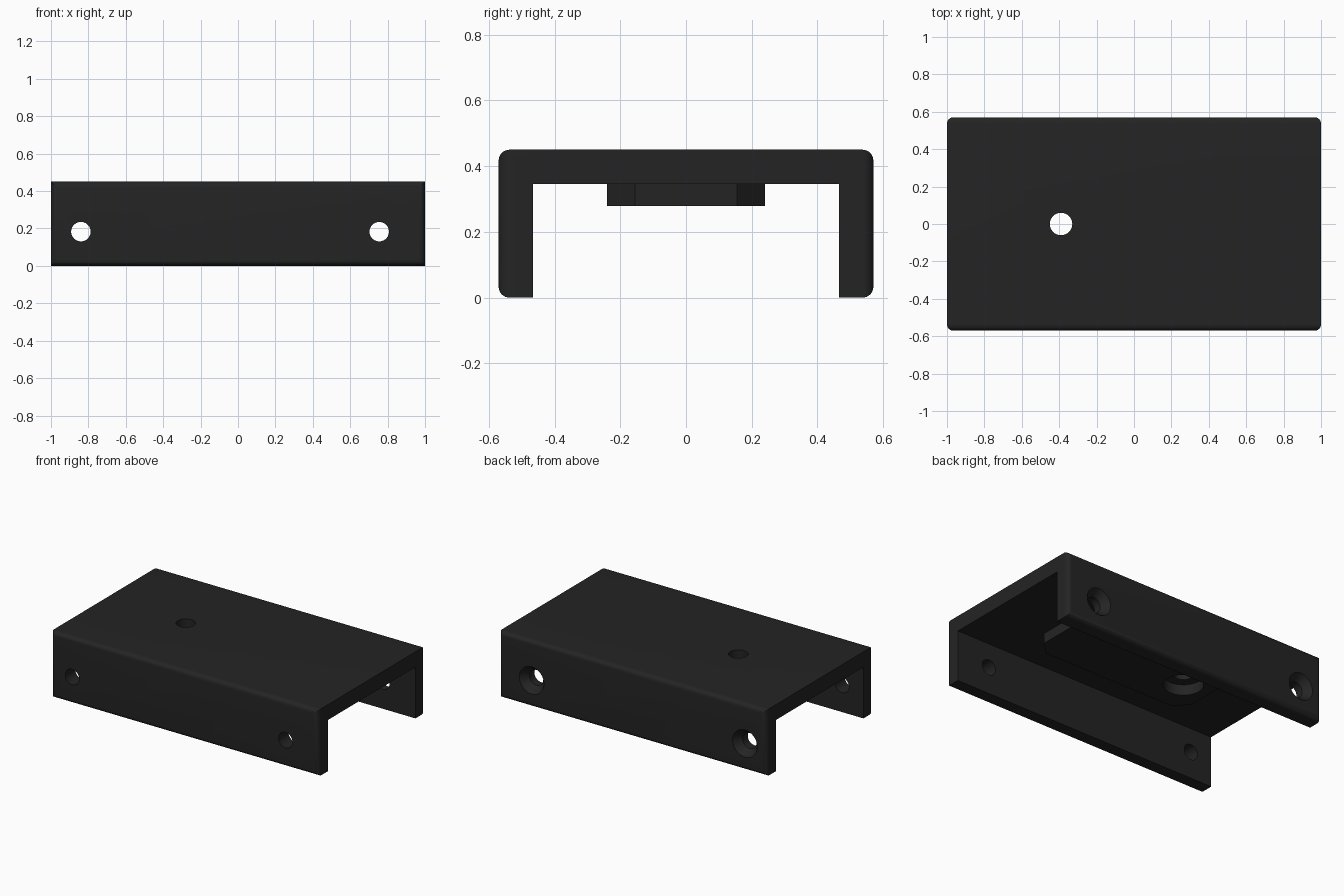
import bpy, bmesh, math
from mathutils import Matrix, Vector

if "Cube" in bpy.data.objects:
    bpy.data.objects.remove(bpy.data.objects["Cube"])

W, H, WALL, R = 0.57, 0.45, 0.104, 0.033
black = bpy.data.materials.new("matte black")
black.diffuse_color = (0.0175, 0.0175, 0.0175, 1)
black.use_nodes = True
black.node_tree.nodes["Principled BSDF"].inputs["Base Color"].default_value = black.diffuse_color


def add_object(name, bm):
    bmesh.ops.recalc_face_normals(bm, faces=bm.faces)
    mesh = bpy.data.meshes.new(name)
    bm.to_mesh(mesh)
    bm.free()
    mesh.materials.append(black)
    obj = bpy.data.objects.new(name, mesh)
    bpy.context.collection.objects.link(obj)
    return obj


def extrude(name, points, offset):
    bm = bmesh.new()
    face = bm.faces.new([bm.verts.new(p) for p in points])
    out = bmesh.ops.extrude_face_region(bm, geom=[face])
    verts = [v for v in out["geom"] if isinstance(v, bmesh.types.BMVert)]
    bmesh.ops.translate(bm, verts=verts, vec=Vector(offset))
    return add_object(name, bm)


def fillet(cx, cy, start, steps=8):
    """Quarter-circle points, counter-clockwise from the start angle."""
    angles = [math.radians(start + 90 * i / steps) for i in range(steps + 1)]
    return [(cx + R * math.cos(a), cy + R * math.sin(a)) for a in angles]


def lathe(name, profile, location, rotation, sides=48):
    """Closed turned cutter from (radius, height) pairs."""
    bm = bmesh.new()
    rings = [[bm.verts.new((r * math.cos(2 * math.pi * i / sides),
                            r * math.sin(2 * math.pi * i / sides), h))
              for i in range(sides)] for r, h in profile]
    for a, b in zip(rings, rings[1:]):
        for i in range(sides):
            j = (i + 1) % sides
            bm.faces.new((a[i], a[j], b[j], b[i]))
    bm.faces.new(rings[0])
    bm.faces.new(rings[-1])
    bm.transform(Matrix.Translation(location) @ Matrix.Rotation(rotation, 4, "X"))
    return add_object(name, bm)


def combine(target, other, operation):
    mod = target.modifiers.new(operation.lower(), "BOOLEAN")
    mod.operation, mod.object, mod.solver = operation, other, "EXACT"
    bpy.context.view_layer.objects.active = target
    bpy.ops.object.modifier_apply(modifier=mod.name)
    bpy.data.objects.remove(other, do_unlink=True)


# Channel: U section with rounded outer corners
inner = W - WALL
section = (fillet(W - R, R, -90) + fillet(W - R, H - R, 0)
           + fillet(-W + R, H - R, 90) + fillet(-W + R, R, 180)
           + [(-inner, 0), (-inner, H - WALL), (inner, H - WALL), (inner, 0)])
bracket = extrude("channel_bracket", [(-1, y, z) for y, z in section], (2, 0, 0))

# Rounded upright edges at the four plan corners
plan = (fillet(1 - R, W - R, 0) + fillet(-1 + R, W - R, 90)
        + fillet(-1 + R, -W + R, 180) + fillet(1 - R, -W + R, 270))
combine(bracket, extrude("plan_cutter", [(x, y, -0.1) for x, y in plan], (0, 0, 0.7)),
        "INTERSECT")

# Chamfered pad under the top plate
px, py, c = 0.58, 0.24, 0.085
pad = [(px, py - c), (px - c, py), (-px + c, py), (-px, py - c),
       (-px, -py + c), (-px + c, -py), (px - c, -py), (px, -py + c)]
combine(bracket, extrude("pad", [(x, y, 0.278) for x, y in pad], (0, 0, 0.1)), "UNION")

# Mounting hole with a round recess below
combine(bracket, lathe("mount_hole", [(0.123, 0.2), (0.123, 0.35), (0.06, 0.35), (0.06, 0.6)],
                       (-0.39, 0, 0), 0), "DIFFERENCE")

# Side screw holes: plain in front, countersunk in the back
for x in (-0.84, 0.755):
    combine(bracket, lathe("front_hole", [(0.052, 0.4), (0.052, 0.7)],
                           (x, 0, 0.183), math.pi / 2), "DIFFERENCE")
    combine(bracket, lathe("back_hole", [(0.052, 0.4), (0.052, 0.52), (0.092, W), (0.092, 0.7)],
                           (x, 0, 0.183), -math.pi / 2), "DIFFERENCE")

# Smooth the fillets and bores, keep hard edges
bpy.ops.object.select_all(action="DESELECT")
bracket.select_set(True)
bpy.context.view_layer.objects.active = bracket
bpy.ops.object.shade_smooth_by_angle(angle=math.radians(25))
